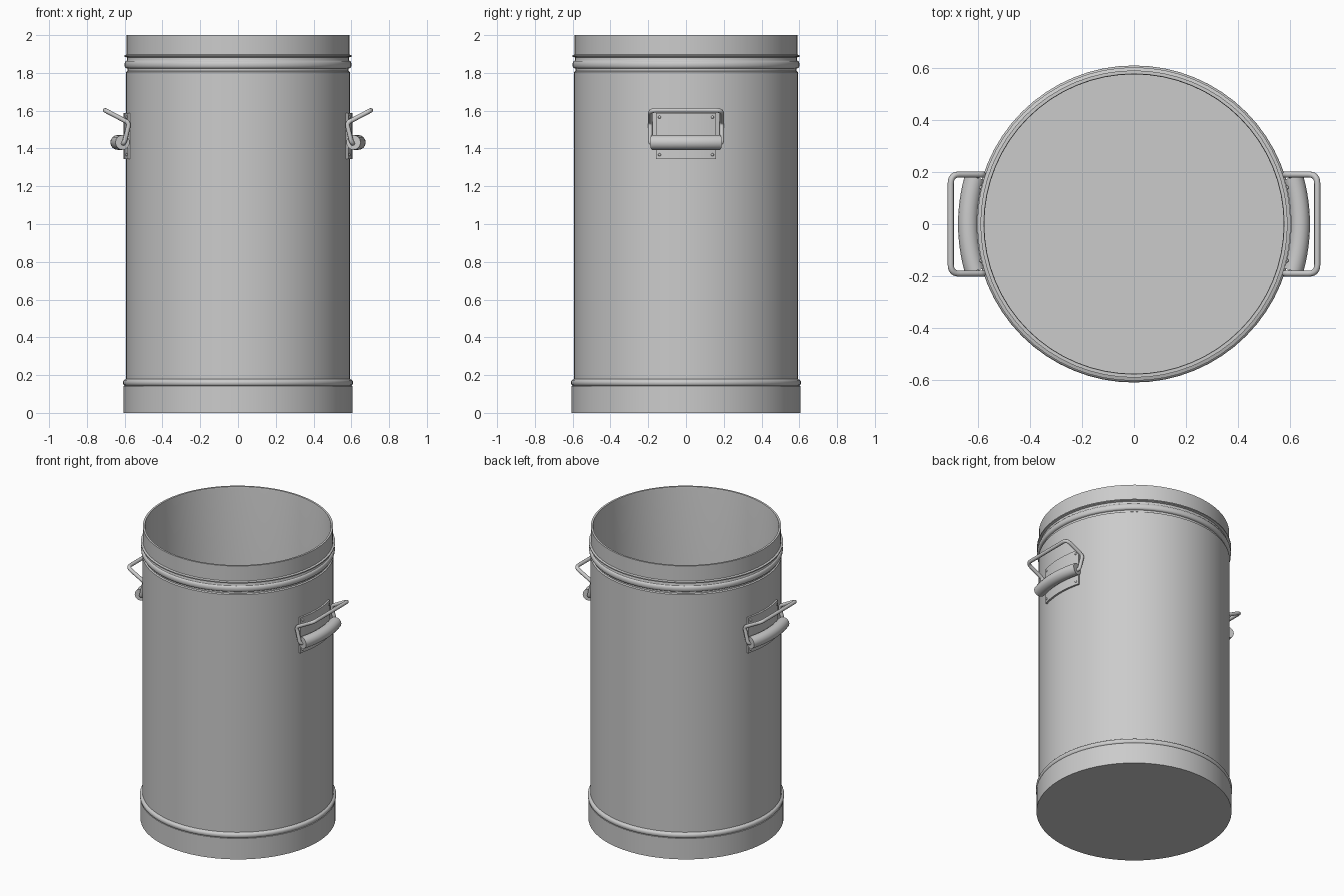
import bpy, bmesh, math
from mathutils import Vector

if "Cube" in bpy.data.objects:
    bpy.data.objects.remove(bpy.data.objects["Cube"])

grey = bpy.data.materials.new("plain grey metal")
grey.diffuse_color = (0.6, 0.6, 0.6, 1)
grey.use_nodes = True
grey.node_tree.nodes["Principled BSDF"].inputs["Base Color"].default_value = grey.diffuse_color


def finish(obj, mirror=False, angle=35):
    obj.data.materials.clear()
    obj.data.materials.append(grey)
    bpy.ops.object.select_all(action='DESELECT')
    obj.select_set(True)
    bpy.context.view_layer.objects.active = obj
    bpy.ops.object.shade_smooth_by_angle(angle=math.radians(angle))
    if mirror:
        obj.modifiers.new("other side", 'MIRROR').use_axis[0] = True


def mesh_object(name, bm, **kw):
    bmesh.ops.recalc_face_normals(bm, faces=bm.faces)
    me = bpy.data.meshes.new(name)
    bm.to_mesh(me)
    bm.free()
    obj = bpy.data.objects.new(name, me)
    bpy.context.collection.objects.link(obj)
    finish(obj, **kw)


def lathe(name, profile, sides=64):
    """Spin (radius, z) points round z; first and last rings are capped."""
    bm = bmesh.new()
    rings = []
    for r, z in profile:
        rings.append([bm.verts.new((r * math.cos(2 * math.pi * i / sides),
                                    r * math.sin(2 * math.pi * i / sides), z)) for i in range(sides)])
    for a, b in zip(rings, rings[1:]):
        for i in range(sides):
            j = (i + 1) % sides
            bm.faces.new((a[i], a[j], b[j], b[i]))
    bm.faces.new(rings[0])
    bm.faces.new(rings[-1])
    mesh_object(name, bm)


def bead(r, z, out, half, n=8):
    """Half-round bulge for a lathe profile."""
    return [(r + out * math.sin(math.pi * k / n), z - half * math.cos(math.pi * k / n)) for k in range(n + 1)]


def rod(name, points, radius, resolution):
    """Round bar along a path, made into a mesh."""
    cu = bpy.data.curves.new(name, 'CURVE')
    cu.dimensions = '3D'
    cu.bevel_depth = radius
    cu.bevel_resolution = resolution
    cu.use_fill_caps = True
    sp = cu.splines.new('POLY')
    sp.points.add(len(points) - 1)
    for p, co in zip(sp.points, points):
        p.co = (*co, 1)
    obj = bpy.data.objects.new(name, cu)
    bpy.context.collection.objects.link(obj)
    bpy.ops.object.select_all(action='DESELECT')
    obj.select_set(True)
    bpy.context.view_layer.objects.active = obj
    bpy.ops.object.convert(target='MESH')
    finish(bpy.context.view_layer.objects.active, mirror=True, angle=50)


def rounded(points, radii, n=6):
    """Replace inner corners of a path by smooth bends."""
    pts = [Vector(p) for p in points]
    out = [pts[0]]
    for i in range(1, len(pts) - 1):
        p = pts[i]
        a = p + (pts[i - 1] - p).normalized() * radii[i - 1]
        b = p + (pts[i + 1] - p).normalized() * radii[i - 1]
        for k in range(n + 1):
            t = k / n
            out.append(a * (1 - t) ** 2 + p * 2 * t * (1 - t) + b * t * t)
    return out + [pts[-1]]


# drum: base band, bead, wall, neck rings, collar and hollow inside
lathe("drum_body",
      [(0.605, 0), (0.605, 0.143)] + bead(0.598, 0.16, 0.011, 0.016)
      + [(0.593, 0.18), (0.593, 1.805), (0.585, 1.81), (0.585, 1.822)]
      + bead(0.59, 1.844, 0.011, 0.02)
      + [(0.588, 1.868), (0.588, 1.882), (0.602, 1.886), (0.602, 1.893), (0.59, 1.897),
         (0.59, 2.0), (0.577, 2.0), (0.575, 1.99), (0.575, 0.03)])

# curved mounting plate
bm = bmesh.new()
rows = []
half = math.asin(0.16 / 0.605)
for k in range(13):
    t = -half + 2 * half * k / 12
    rows.append([bm.verts.new((r * math.cos(t), r * math.sin(t), z))
                 for r, z in ((0.588, 1.345), (0.605, 1.345), (0.605, 1.588), (0.588, 1.588))])
for a, b in zip(rows, rows[1:]):
    for i in range(4):
        j = (i + 1) % 4
        bm.faces.new((a[i], a[j], b[j], b[i]))
bm.faces.new(rows[0])
bm.faces.new(rows[-1])
mesh_object("handle_plate", bm, mirror=True)

# rivets at the plate corners
bm = bmesh.new()
for s in (-1, 1):
    for z in (1.367, 1.566):
        new = bmesh.ops.create_uvsphere(bm, u_segments=10, v_segments=6, radius=0.008)["verts"]
        bmesh.ops.translate(bm, verts=new, vec=(math.sqrt(0.604 ** 2 - 0.14 ** 2), s * 0.14, z))
mesh_object("handle_rivets", bm, mirror=True)

# thick curved grip
arc = math.asin(0.18 / 0.637)
rod("handle_grip", [(0.637 * math.cos(t), 0.637 * math.sin(t), 1.432)
                    for t in (-arc + 2 * arc * k / 16 for k in range(17))], 0.039, 6)

# bent wire bail coming out of the grip ends
side = [(0.617, 0.155, 1.43), (0.603, 0.19, 1.425), (0.576, 0.19, 1.535), (0.704, 0.19, 1.602)]
path = side + [(x, -y, z) for x, y, z in reversed(side)]
rod("handle_wire", rounded(path, [0.02, 0.02, 0.035, 0.035, 0.02, 0.02]), 0.012, 3)
